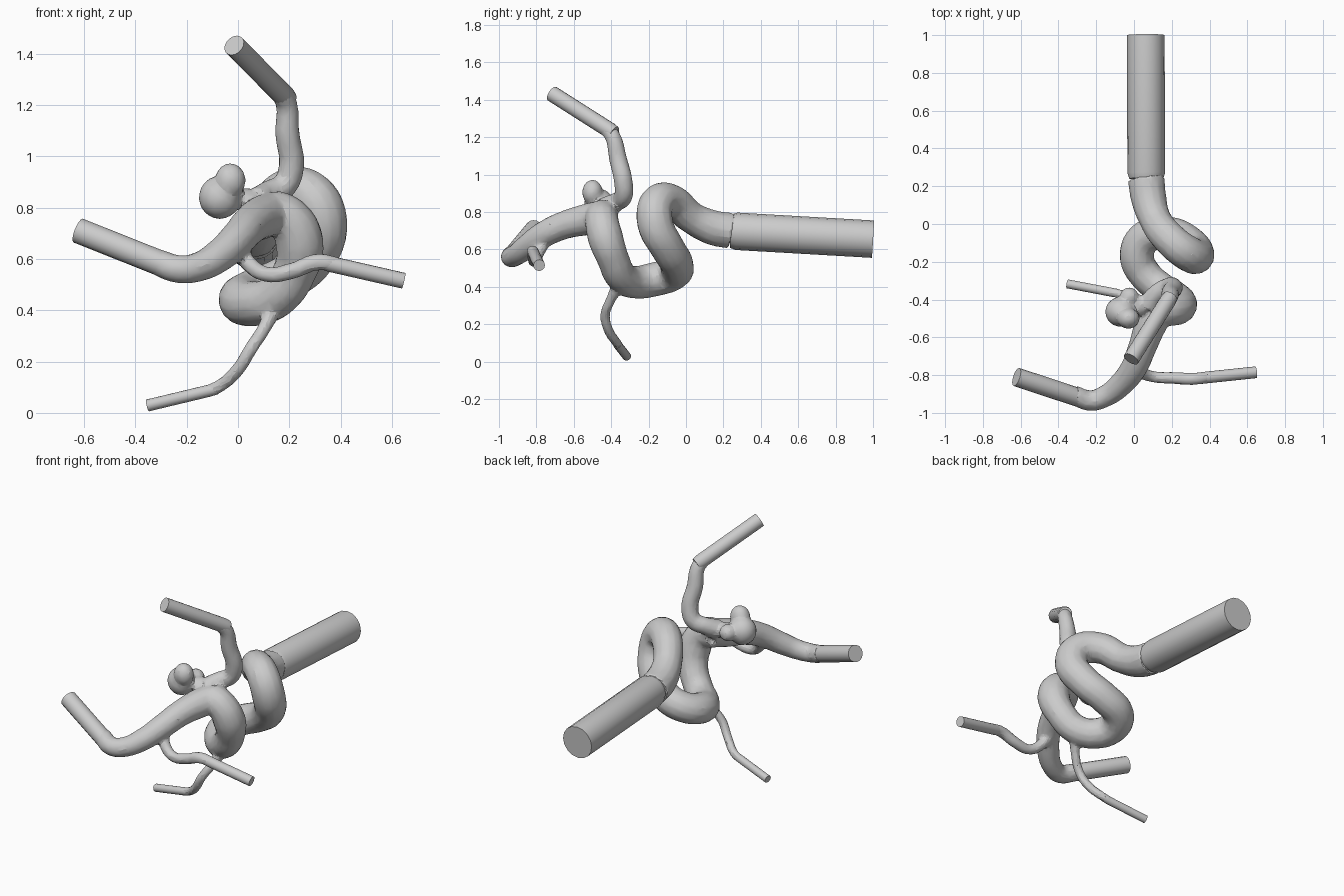
import bpy
from mathutils import Vector

if "Cube" in bpy.data.objects:
    bpy.data.objects.remove(bpy.data.objects["Cube"])


def tube(name, pts, kind='BEZIER', sides=5):
    """Capped tube along (x, y, z, radius) points, returned as a mesh object."""
    cu = bpy.data.curves.new(name, 'CURVE')
    cu.dimensions = '3D'
    cu.bevel_depth = 1.0
    cu.bevel_resolution = sides
    cu.resolution_u = 6
    cu.use_fill_caps = True
    sp = cu.splines.new(kind)
    store = sp.bezier_points if kind == 'BEZIER' else sp.points
    store.add(len(pts) - 1)
    for p, (x, y, z, r) in zip(store, pts):
        if kind == 'BEZIER':
            p.co = (x, y, z)
            p.handle_left_type = p.handle_right_type = 'AUTO'
        else:
            p.co = (x, y, z, 1)
        p.radius = r
    ob = bpy.data.objects.new(name, cu)
    bpy.context.collection.objects.link(ob)
    select([ob])
    bpy.ops.object.convert(target='MESH')
    return bpy.context.object


def select(obs):
    bpy.ops.object.select_all(action='DESELECT')
    for o in obs:
        o.select_set(True)
    bpy.context.view_layer.objects.active = obs[0]


def blob(c, s):
    bpy.ops.mesh.primitive_ico_sphere_add(subdivisions=3, radius=1, location=c)
    ob = bpy.context.object
    ob.scale = s
    bpy.ops.object.transform_apply(location=False, rotation=False, scale=True)
    return ob


# Winding vessel paths: x, y, z, radius
main = [(.065, .24, .70, .097), (.075, .15, .715, .095), (.11, .03, .77, .085), (.19, -.08, .86, .09),
        (.285, -.155, .845, .095), (.33, -.165, .74, .097), (.29, -.10, .61, .092),
        (.18, -.05, .52, .09), (.06, -.07, .47, .09), (.015, -.17, .44, .092),
        (.06, -.27, .425, .088), (.15, -.345, .455, .085), (.22, -.39, .55, .085),
        (.24, -.43, .66, .095), (.20, -.45, .75, .09), (.12, -.45, .785, .09)]
front = [(.14, -.44, .78, .085), (.09, -.53, .76, .085), (.045, -.65, .73, .075),
         (.0, -.76, .68, .07), (-.07, -.85, .615, .065), (-.15, -.91, .57, .058),
         (-.23, -.935, .56, .055), (-.32, -.905, .59, .052)]
upper = [(.08, -.43, .82, .06), (.12, -.37, .855, .05), (.18, -.335, .885, .05),
         (.208, -.335, .96, .05), (.192, -.365, 1.09, .048), (.19, -.39, 1.2, .042),
         (.165, -.43, 1.255, .042)]
side = [(.0, -.755, .66, .04), (.035, -.785, .59, .032), (.11, -.81, .54, .03),
        (.21, -.815, .553, .032), (.31, -.82, .588, .033), (.40, -.81, .573, .03)]
lower = [(.14, -.36, .41, .035), (.105, -.40, .335, .026), (.05, -.432, .25, .026),
         (.0, -.415, .17, .026), (-.08, -.37, .10, .025), (-.15, -.355, .078, .023)]
parts = [tube('vessel', p) for p in (main, front, upper, side, lower)]

# Lumpy bulge with its neck
parts += [blob((-.07, -.465, .84), (.083, .08, .085)), blob((-.03, -.50, .905), (.06, .055, .068)),
          blob((-.025, -.385, .845), (.05, .05, .05)), blob((.03, -.43, .83), (.06, .055, .045))]

# Merge into one coarse, faceted skin
select(parts)
bpy.ops.object.join()
core = bpy.context.object
core.name = core.data.name = 'winding_vessels'
m = core.modifiers.new('merge', 'REMESH')
m.mode = 'VOXEL'
m.voxel_size = .0095
m = core.modifiers.new('soften', 'SMOOTH')
m.factor = .5
m.iterations = 4
m = core.modifiers.new('facets', 'DECIMATE')
m.ratio = .14
select([core])
bpy.ops.object.convert(target='MESH')
bpy.ops.object.shade_smooth_by_angle(angle=.3)

# Straight flat-ended pipe on every open end
ends = {'inlet_pipe': ((.065, .27, .697), (.062, 1.0, .655), .1),
        'front_pipe': ((-.25, -.933, .562), (-.622, -.81, .71), .05),
        'upper_pipe': ((.18, -.405, 1.235), (-.015, -.715, 1.432), .043),
        'side_pipe': ((.36, -.815, .58), (.645, -.785, .515), .031),
        'lower_pipe': ((-.11, -.363, .087), (-.352, -.317, .029), .0235)}
for name, (a, b, r) in ends.items():
    d = (Vector(a) - Vector(b)).normalized() * .03
    a2 = Vector(a) + d
    tube(name, [(*a2, r * .9), (*a, r), (*b, r)], 'POLY', 6)
    bpy.ops.object.shade_smooth_by_angle(angle=.6)
